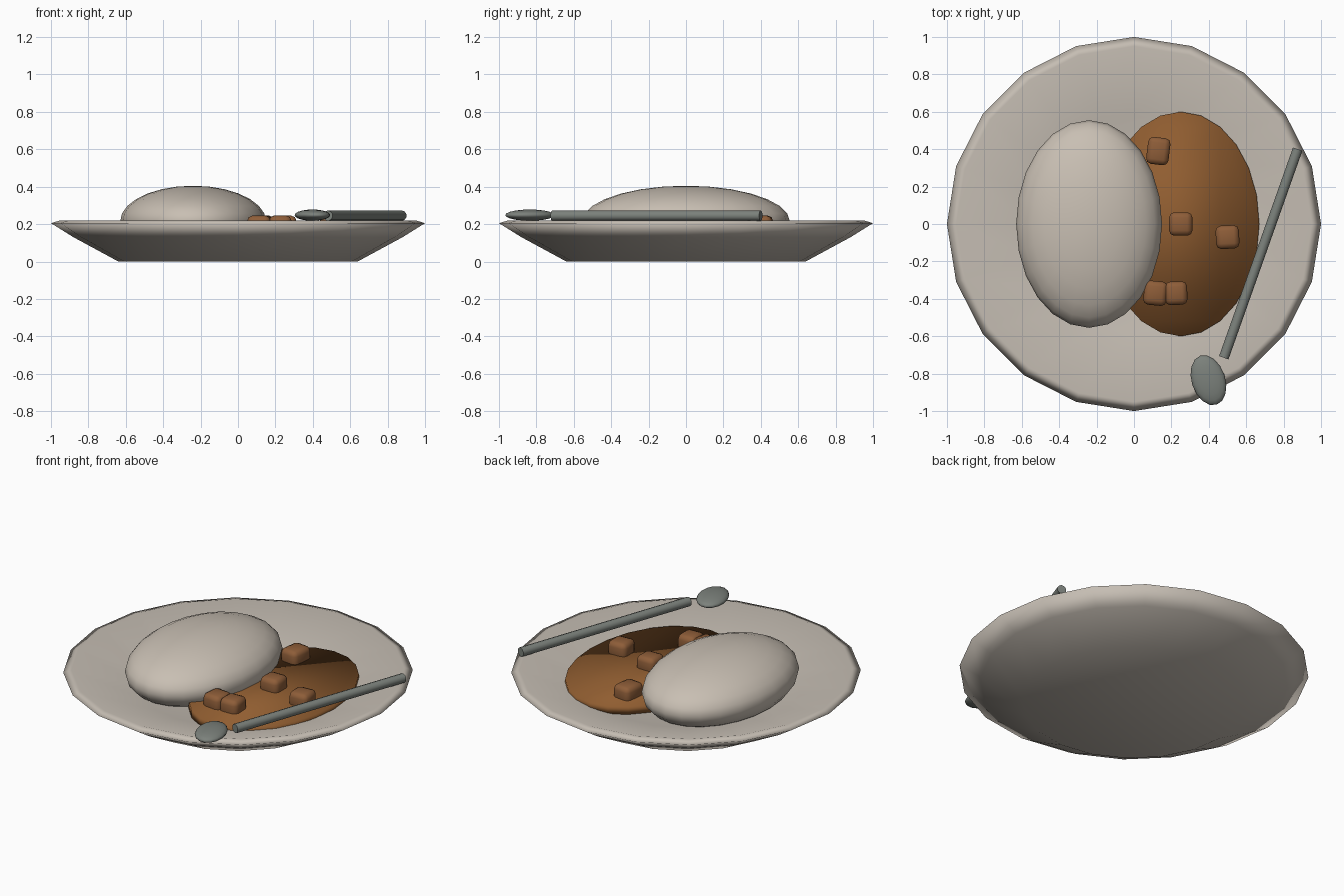
import bpy, bmesh, math
from mathutils import Vector, Matrix

if "Cube" in bpy.data.objects:
    bpy.data.objects.remove(bpy.data.objects["Cube"])


def material(name, rgb):
    m = bpy.data.materials.new(name)
    m.diffuse_color = (*rgb, 1)
    m.use_nodes = True
    m.node_tree.nodes["Principled BSDF"].inputs["Base Color"].default_value = m.diffuse_color
    return m


CERAMIC = material("warm white ceramic", (0.56, 0.51, 0.45))
RICE = material("rice white", (0.58, 0.52, 0.45))
SAUCE = material("sauce brown", (0.28, 0.11, 0.03))
CHUNK = material("chunk brown", (0.27, 0.11, 0.04))
METAL = material("spoon metal", (0.20, 0.22, 0.20))


def make(name, bm, mat, matrix=Matrix()):
    bmesh.ops.transform(bm, matrix=matrix, verts=bm.verts)
    bmesh.ops.recalc_face_normals(bm, faces=bm.faces)
    for f in bm.faces:
        f.smooth = True
    me = bpy.data.meshes.new(name)
    bm.to_mesh(me)
    bm.free()
    me.materials.append(mat)
    ob = bpy.data.objects.new(name, me)
    bpy.context.collection.objects.link(ob)
    return ob


def ellipsoid(name, loc, radii, mat, turn=0, seg=24, rings=14):
    bm = bmesh.new()
    bmesh.ops.create_uvsphere(bm, u_segments=seg, v_segments=rings, radius=1)
    return make(name, bm, mat, Matrix.LocRotScale(
        Vector(loc), Matrix.Rotation(turn, 3, 'Z'), Vector(radii)))


# Plate: closed lathe profile (radius, height), 20 sides
profile = [(0.64, 0), (0.88, 0.13), (1.0, 0.205), (0.95, 0.22), (0.58, 0.12)]
SIDES = 20
bm = bmesh.new()
loops = [[bm.verts.new((r * math.cos(2 * math.pi * i / SIDES),
                        r * math.sin(2 * math.pi * i / SIDES), z))
          for i in range(SIDES)] for r, z in profile]
for a, b in zip(loops, loops[1:]):
    for i in range(SIDES):
        j = (i + 1) % SIDES
        bm.faces.new((a[i], a[j], b[j], b[i]))
bm.faces.new(loops[0][::-1])
bm.faces.new(loops[-1])
make("plate", bm, CERAMIC)

# Rice mound
ellipsoid("rice_mound", (-0.24, 0, 0.215), (0.39, 0.555, 0.19), RICE)

# Sauce pool: thin oval disc
bm = bmesh.new()
bmesh.ops.create_cone(bm, cap_ends=True, segments=24, radius1=1, radius2=1, depth=1)
make("sauce_pool", bm, SAUCE,
     Matrix.Translation((0.25, 0, 0.145)) @ Matrix.Diagonal((0.42, 0.60, 0.05, 1)))

# Chunks: rounded cubes (x, y, width, depth, turn)
chunks = [(0.13, 0.39, 0.12, 0.145, -0.12), (0.25, 0.0, 0.125, 0.125, 0),
          (0.50, -0.07, 0.125, 0.125, 0.05), (0.115, -0.37, 0.125, 0.13, -0.1),
          (0.225, -0.37, 0.12, 0.125, 0.04)]
for n, (x, y, w, d, turn) in enumerate(chunks):
    bm = bmesh.new()
    bmesh.ops.create_cube(bm, size=1)
    bmesh.ops.scale(bm, vec=(w, d, 0.12), verts=bm.verts)
    bmesh.ops.bevel(bm, geom=bm.edges[:], offset=0.028, segments=2,
                    profile=0.5, affect='EDGES')
    make(f"chunk_{n + 1}", bm, CHUNK,
         Matrix.Translation((x, y, 0.185)) @ Matrix.Rotation(turn, 4, 'Z'))

# Spoon: bar handle resting across the rim, and a flattened bowl
start, end = Vector((0.48, -0.715, 0.245)), Vector((0.875, 0.40, 0.245))
bm = bmesh.new()
bmesh.ops.create_cone(bm, cap_ends=True, segments=10, radius1=0.028,
                      radius2=0.028, depth=(end - start).length)
handle = make("spoon_handle", bm, METAL, Matrix.Translation((start + end) / 2)
              @ (end - start).to_track_quat('Z', 'Y').to_matrix().to_4x4())
bpy.context.view_layer.objects.active = handle
handle.select_set(True)
bpy.ops.object.shade_smooth_by_angle(angle=math.radians(50))
ellipsoid("spoon_bowl", (0.398, -0.835, 0.248), (0.09, 0.138, 0.03), METAL,
          turn=0.32, seg=16, rings=10)
